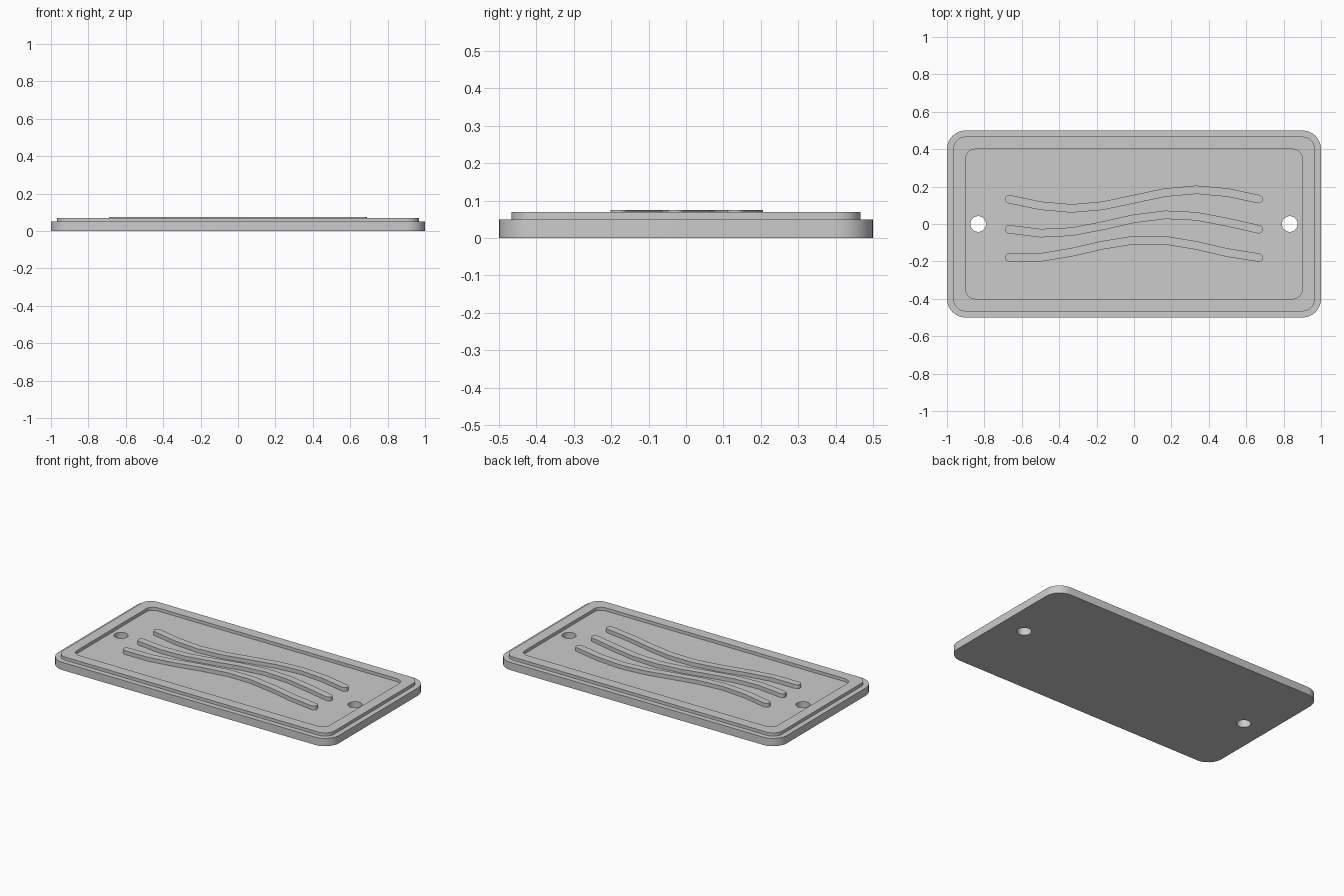
import bpy, bmesh
from math import sin, cos, pi, radians
from mathutils import Vector

if "Cube" in bpy.data.objects:
    bpy.data.objects.remove(bpy.data.objects["Cube"], do_unlink=True)

grey = bpy.data.materials.new("plain grey")
grey.use_nodes = True
GREY = (0.6, 0.6, 0.6, 1)
grey.diffuse_color = GREY
grey.node_tree.nodes["Principled BSDF"].inputs["Base Color"].default_value = GREY


def arc(center, radius, start, end, steps):
    """Points along a circular arc, in order from start to end."""
    angles = [start + (end - start) * i / steps for i in range(steps + 1)]
    return [Vector((center[0] + radius * cos(a), center[1] + radius * sin(a))) for a in angles]


def rounded_rect(hx, hy, radius):
    points = []
    for i, (sx, sy) in enumerate([(1, 1), (-1, 1), (-1, -1), (1, -1)]):
        points += arc((sx * (hx - radius), sy * (hy - radius)), radius,
                      i * pi / 2, (i + 1) * pi / 2, 8)
    return points


def circle(x, y, radius):
    return arc((x, y), radius, 0, 2 * pi, 32)[:-1]


def ribbon(path, half):
    """Outline of a constant-width strip with round ends."""
    last = len(path) - 1
    tangents = [(path[min(i + 1, last)] - path[max(i - 1, 0)]).normalized()
                for i in range(last + 1)]
    left = [p + half * Vector((-t.y, t.x)) for p, t in zip(path, tangents)]
    right = [p - half * Vector((-t.y, t.x)) for p, t in zip(path, tangents)]
    x_axis = Vector((1, 0))
    head = -x_axis.angle_signed(tangents[-1])
    tail = -x_axis.angle_signed(tangents[0])
    end_cap = arc(path[-1], half, head - pi / 2, head + pi / 2, 8)
    start_cap = arc(path[0], half, tail + pi / 2, tail + 3 * pi / 2, 8)
    return right[1:-1] + end_cap + left[-2:0:-1] + start_cap


def slab(name, loops, z0, z1):
    """Extruded outline; loops after the first are holes."""
    curve = bpy.data.curves.new(name + " outline", "CURVE")
    curve.dimensions = "2D"
    curve.fill_mode = "BOTH"
    curve.extrude = (z1 - z0) / 2
    for loop in loops:
        spline = curve.splines.new("POLY")
        spline.points.add(len(loop) - 1)
        for point, p in zip(spline.points, loop):
            point.co = (p.x, p.y, 0, 1)
        spline.use_cyclic_u = True
    helper = bpy.data.objects.new(name + " helper", curve)
    bpy.context.collection.objects.link(helper)
    bpy.context.view_layer.update()
    evaluated = helper.evaluated_get(bpy.context.evaluated_depsgraph_get())
    mesh = bpy.data.meshes.new_from_object(evaluated)
    bpy.data.objects.remove(helper, do_unlink=True)

    bm = bmesh.new()
    bm.from_mesh(mesh)
    bmesh.ops.remove_doubles(bm, verts=bm.verts, dist=0.00005)
    bmesh.ops.translate(bm, verts=bm.verts, vec=(0, 0, (z0 + z1) / 2))
    bmesh.ops.recalc_face_normals(bm, faces=bm.faces)
    bm.to_mesh(mesh)
    bm.free()
    mesh.shade_smooth()
    mesh.set_sharp_from_angle(angle=radians(30))
    mesh.materials.clear()
    mesh.materials.append(grey)
    mesh.name = name
    obj = bpy.data.objects.new(name, mesh)
    bpy.context.collection.objects.link(obj)
    return obj


# Base plate with two through holes
slab("base_plate", [rounded_rect(1, 0.5, 0.1)] + [circle(s * 0.833, 0, 0.042) for s in (-1, 1)],
     0, 0.05)

# Raised border
slab("raised_rim", [rounded_rect(0.967, 0.467, 0.067), rounded_rect(0.9, 0.4, 0.05)], 0.05, 0.07)

# Three wavy ridges, each shifted in phase
for i, name in enumerate(["back_ridge", "middle_ridge", "front_ridge"]):
    xs = [-2 / 3 + k / 6 for k in range(9)]
    path = [Vector((x, 0.133 * (1 - i) + 0.05 * sin(1.5 * pi * x + 0.6 * i))) for x in xs]
    slab(name, [ribbon(path, 0.0225)], 0.05, 0.075)
